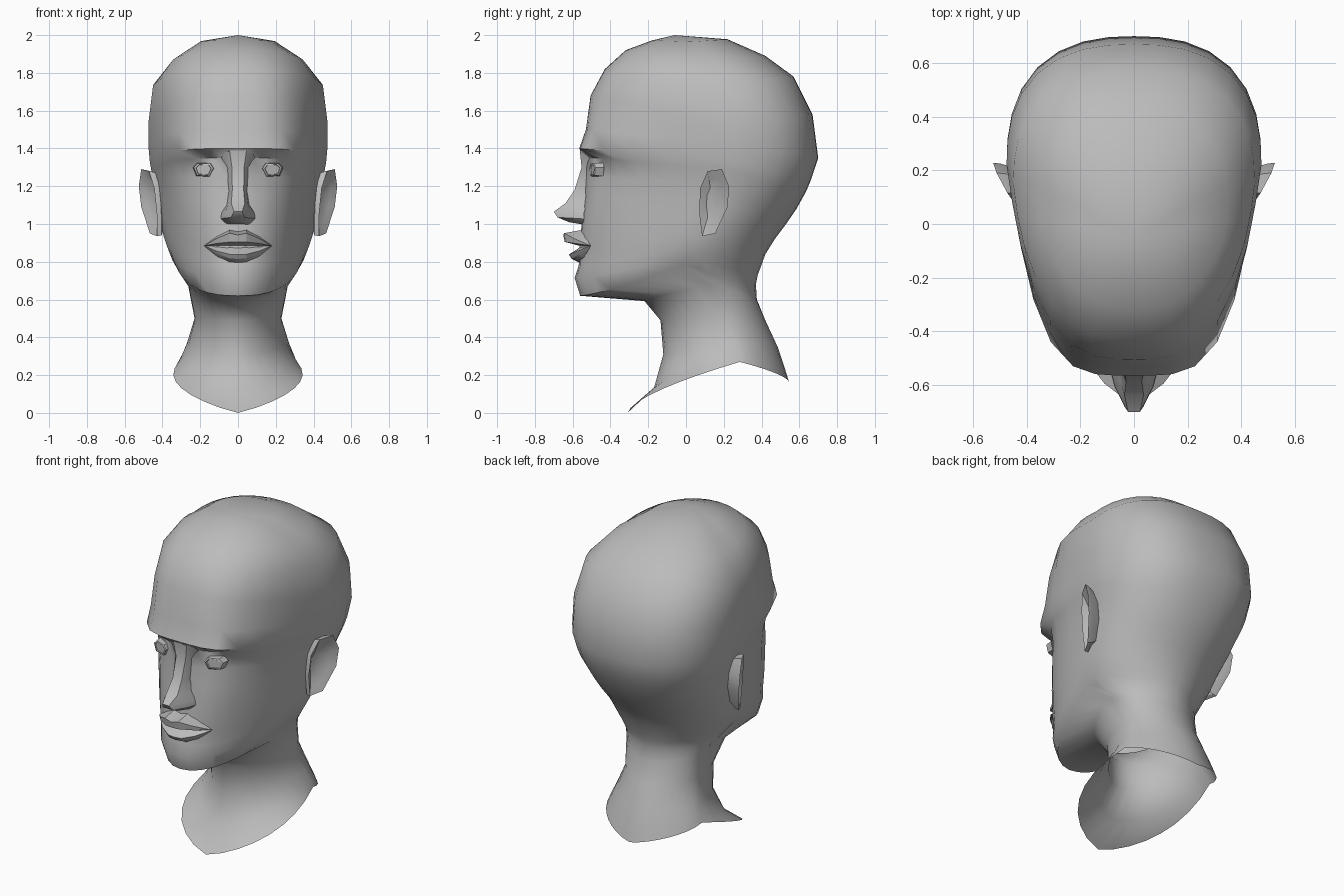
import bpy, bmesh, math

clay = bpy.data.materials.new("grey clay")
clay.diffuse_color = (0.5, 0.5, 0.5, 1)


def make(name, bm, angle=40):
    """Turn a bmesh into a named, smooth shaded object."""
    bmesh.ops.recalc_face_normals(bm, faces=bm.faces)
    me = bpy.data.meshes.new(name)
    bm.to_mesh(me)
    bm.free()
    ob = bpy.data.objects.new(name, me)
    bpy.context.collection.objects.link(ob)
    me.materials.append(clay)
    bpy.ops.object.select_all(action='DESELECT')
    ob.select_set(True)
    bpy.context.view_layer.objects.active = ob
    bpy.ops.object.shade_smooth_by_angle(angle=math.radians(angle))
    return ob


def loft(rows, closed=True, cap=None):
    """Skin rows of points with quads; optional apex point over the first row."""
    bm = bmesh.new()
    vs = [[bm.verts.new(p) for p in r] for r in rows]
    n = len(vs[0])
    for a, b in zip(vs, vs[1:]):
        for i in range(n if closed else n - 1):
            j = (i + 1) % n
            bm.faces.new((a[i], a[j], b[j], b[i]))
    if cap:
        top = bm.verts.new(cap)
        for i in range(n):
            bm.faces.new((vs[0][i], vs[0][(i + 1) % n], top))
    bmesh.ops.remove_doubles(bm, verts=bm.verts, dist=0.0005)
    return bm


K = 8  # segments per quarter ring


def ring(zf, yf, zm, ym, w, zb, yb, nf, nb, taper=0.0, zpow=1.0, recess=0.0):
    """Egg shaped section: front, widest and back points, roundness, front taper."""
    half = []
    for i in range(2 * K + 1):
        t = math.pi * i / (2 * K)
        ye, ze, n = (yf, zf, nf) if i <= K else (yb, zb, nb)
        s, c = abs(math.sin(t)), abs(math.cos(t))
        r = (s ** n + c ** n) ** (-1 / n)
        f = c * r if i != K else 0.0
        x = w * s * r * (1 - taper * f if i < K else 1)
        y = ym + (ye - ym) * f
        z = ze + (zm - ze) * max(0.0, 1 - f) ** zpow
        if i <= K and 0.05 < x < 0.34:  # eye socket hollow
            y += recess * math.sin(math.pi * (x - 0.05) / 0.29) ** 0.5
        half.append((x if 0 < i < 2 * K else 0.0, y, z))
    return half + [(-x, y, z) for x, y, z in half[-2:0:-1]]


# Skull sections, from crown to brow
SKULL = [
    (1.972, -.18, 1.965, .03, .20, 1.978, .22, 2.0, 2.0, 0),
    (1.92, -.32, 1.86, .08, .35, 1.89, .42, 2.2, 2.3, .05),
    (1.82, -.43, 1.73, .15, .45, 1.78, .57, 2.6, 2.5, .14),
    (1.68, -.505, 1.53, .22, .475, 1.58, .67, 3.1, 2.5, .22),
    (1.50, -.53, 1.42, .22, .475, 1.35, .70, 3.6, 2.5, .25),
    (1.40, -.565, 1.33, .22, .467, 1.23, .66, 4.0, 2.4, .25),
]
# Face sections, from eyes to jaw line; last value is the eye hollow
FACE = [
    (1.35, -.545, 1.29, .22, .46, 1.17, .635, 3.4, 2.3, .26, 1, .055),
    (1.25, -.54, 1.22, .21, .44, 1.08, .585, 3.1, 2.2, .25, 1, .035),
    (1.15, -.535, 1.12, .18, .425, 1.00, .53, 3.0, 2.1, .24, 1, .01),
    (1.02, -.55, 1.03, .13, .41, .92, .47, 2.7, 2.0, .24, 1, 0),
    (.88, -.565, .94, .08, .395, .84, .42, 2.4, 2.0, .22, 1, 0),
    (.78, -.568, .88, .04, .375, .77, .395, 2.2, 1.9, .18, 1.1, 0),
    (.715, -.59, .83, .01, .355, .73, .38, 2.1, 1.9, .16, 1.2, 0),
    (.62, -.56, .79, -.01, .33, .68, .37, 2.0, 1.9, .14, 1.3, 0),
]
# Neck sections, from under the jaw to the flared open rim
NECK = [
    (.592, -.22, .68, .12, .265, .60, .375, 2.0, 2.0, 0, .8),
    (.49, -.135, .50, .20, .23, .49, .42, 2.0, 1.9, 0, .8),
    (.31, -.12, .37, .26, .27, .35, .485, 1.8, 1.7, 0, .8),
    (.13, -.17, .31, .28, .295, .23, .525, 1.8, 1.7, -.33, .7),
    (0.0, -.31, .27, .285, .31, .165, .545, 1.8, 1.7, -.6, .65),
]
make("head_and_neck", loft([ring(*r) for r in SKULL + FACE + NECK], cap=(0, -.06, 2.0)), 50)

# Nose: height, ridge depth, ridge half width, side depth, side half width
NOSE = [
    (1.39, -.562, .045, -.52, .10), (1.30, -.553, .032, -.50, .065),
    (1.18, -.590, .030, -.52, .050), (1.11, -.638, .036, -.53, .060),
    (1.065, -.700, .022, -.54, .088), (1.035, -.680, .036, -.54, .090),
    (1.01, -.620, .036, -.54, .065), (1.00, -.550, .03, -.53, .05),
]
rows = []
for z, yr, wr, ys, ws in NOSE:
    wing = (yr * .45 + ys * .55)
    right = [(wr, yr, z), (wr * .3 + ws * .7, wing, z - .004), (ws, ys, z - .008)]
    rows.append([(-x, y, zz) for x, y, zz in reversed(right)] + right)
make("nose", loft(rows, closed=False), 35)

# Lips: one profile shrinking toward both mouth corners
LIP = [(-.55, .960), (-.650, .942), (-.642, .905), (-.552, .882),
       (-.62, .838), (-.605, .815), (-.555, .790)]
CORNER = (-.505, .885)
rows = []
for x, k, lift in [(-.18, 0, 0), (-.11, .62, .004), (-.045, .96, .012), (0, 1, 0),
                   (.045, .96, .012), (.11, .62, .004), (.18, 0, 0)]:
    rows.append([(x, CORNER[0] + (y - CORNER[0]) * k,
                  CORNER[1] + (z - CORNER[1]) * k + (lift if i < 2 else 0))
                 for i, (y, z) in enumerate(LIP)])
make("lips", loft(rows, closed=False), 25)

# Ear outline (depth, height) and eyelid outline (across, height)
EAR = [(.075, 1.19), (.115, 1.28), (.19, 1.29), (.228, 1.20),
       (.22, 1.09), (.155, .95), (.085, .935), (.07, 1.06)]
EYE = [(-.052, .008), (-.035, .032), (.03, .034), (.052, .012), (.035, -.03), (-.03, -.034)]

for side, label in ((1, "right"), (-1, "left")):
    # Ear: flared shell with a hollow bowl
    def ear_row(scale, push):
        out = []
        for y, z in EAR:
            yy, zz = .14 + (y - .14) * scale, 1.12 + (z - 1.12) * scale
            flare = .435 + (yy - .07) * .53 + (zz - 1.12) * .08
            out.append((side * (flare + push), yy, zz))
        return out
    rows = [ear_row(.45, -.04), ear_row(.72, -.02), ear_row(1, .0), ear_row(.97, -.025)]
    root = [(side * .39, .13 + (y - .13) * .65, 1.12 + (z - 1.12) * .75) for y, z in EAR]
    bm = loft(rows + [root])
    bm.verts.ensure_lookup_table()
    bm.faces.new(bm.verts[:len(EAR)])
    make(label + "_ear", bm, 30)

    # Eye: lid rim around a slightly sunken ball face
    def eye_row(scale, depth):
        return [(side * (.182 + x * scale), depth + .3 * x * scale, 1.287 + z * scale)
                for x, z in EYE]
    bm = loft([eye_row(.75, -.492), eye_row(.8, -.499), eye_row(1, -.495), eye_row(1.1, -.45)])
    bm.verts.ensure_lookup_table()
    bm.faces.new(bm.verts[:len(EYE)])
    make(label + "_eye", bm, 25)
